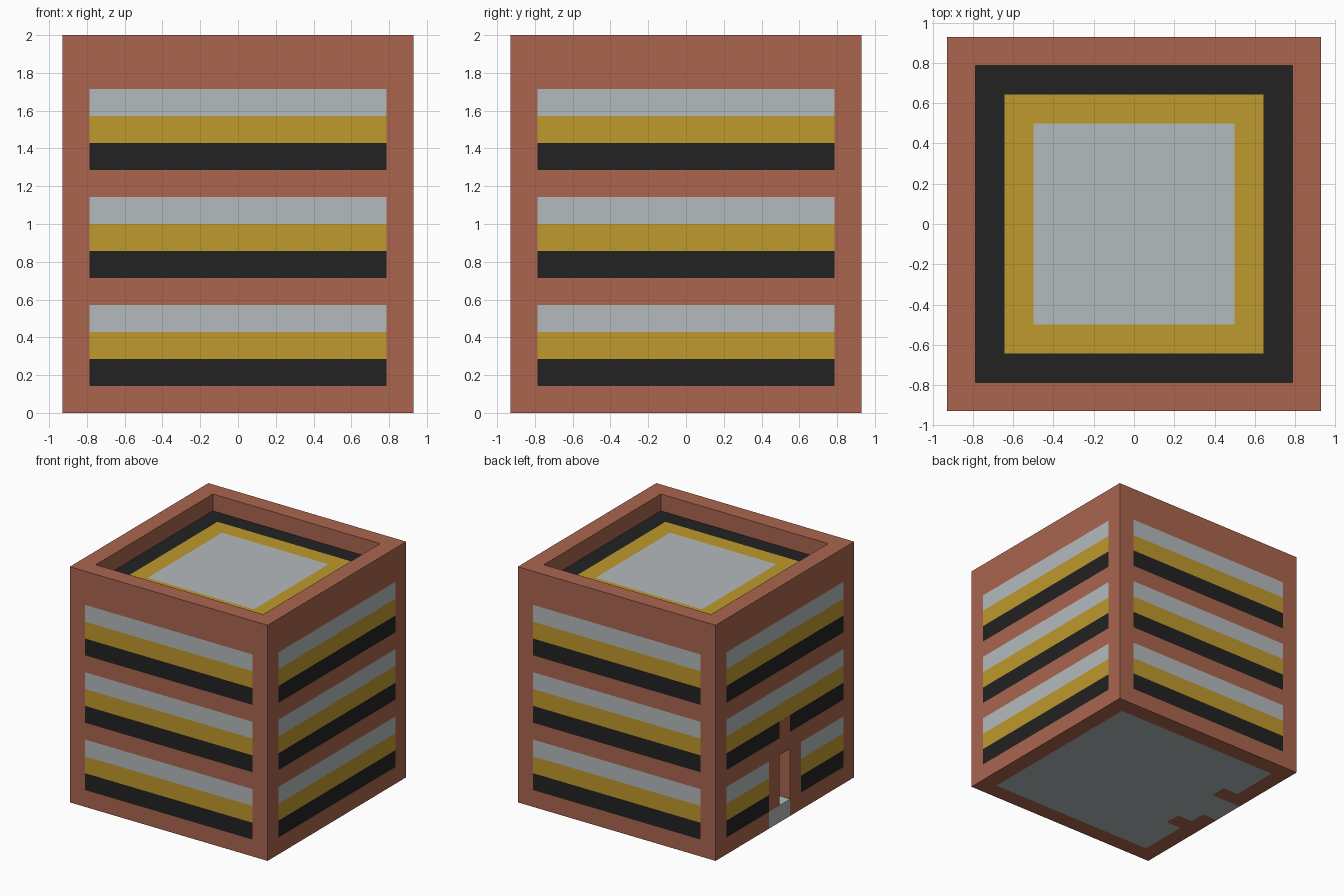
import bpy
import bmesh

if "Cube" in bpy.data.objects:
    bpy.data.objects.remove(bpy.data.objects["Cube"], do_unlink=True)

U = 1 / 7            # one building block
OUT, INN = 6.5, 5.5  # outer and inner half widths of the walls, in blocks


def material(name, rgb):
    mat = bpy.data.materials.new(name)
    mat.use_nodes = True
    color = (*rgb, 1)
    mat.diffuse_color = color
    mat.node_tree.nodes["Principled BSDF"].inputs["Base Color"].default_value = color
    return mat


BRICK = material("brick_brown", (0.402, 0.130, 0.076))
GOLD = material("gold", (0.515, 0.319, 0.026))
GREY = material("pale_grey", (0.456, 0.491, 0.503))
BLACK = material("black", (0.016, 0.016, 0.016))


def part(name, mat, boxes):
    """One object made of boxes given as (x0, x1, y0, y1, z0, z1) in blocks."""
    bm = bmesh.new()
    for x0, x1, y0, y1, z0, z1 in boxes:
        verts = bmesh.ops.create_cube(bm, size=1)["verts"]
        for v in verts:
            v.co.x = (x1 if v.co.x > 0 else x0) * U
            v.co.y = (y1 if v.co.y > 0 else y0) * U
            v.co.z = (z1 if v.co.z > 0 else z0) * U
    mesh = bpy.data.meshes.new(name)
    bm.to_mesh(mesh)
    bm.free()
    mesh.materials.append(mat)
    obj = bpy.data.objects.new(name, mesh)
    bpy.context.collection.objects.link(obj)


def ring(o, z0, z1):
    """Square ring one block wide with outer half width o."""
    i = o - 1
    return [(-o, o, -o, -i, z0, z1), (-o, o, i, o, z0, z1),
            (-o, -i, -i, i, z0, z1), (i, o, -i, i, z0, z1)]


# Ground level: brick footing with a gap for the doorstep
part("footing", BRICK, [
    (-OUT, OUT, -OUT, -INN, 0, 1), (-OUT, OUT, INN, OUT, 0, 1),
    (INN, OUT, -INN, INN, 0, 1),
    (-OUT, -INN, -INN, -0.5, 0, 1), (-OUT, -INN, 1.5, INN, 0, 1)])
part("ground_floor", GREY, [
    (-4.5, INN, -INN, INN, 0, 1),
    (-INN, -4.5, -INN, -2.5, 0, 1),
    (-INN, -4.5, -1.5, 1.5, 0, 1),
    (-INN, -4.5, 2.5, INN, 0, 1)])
part("doorstep", GREY, [(-OUT, -INN, -0.5, 1.5, 0, 1)])

# Door frame and the pillars behind it
part("door_frame", BRICK, [(-OUT, -INN, s - 0.5, s + 0.5, 1, 4) for s in (-1, 1)])
part("entrance_pillars", BRICK, [(-INN, -4.5, s - 0.5, s + 0.5, 0, 4) for s in (-2, 2)])
part("door_lintel", BRICK, [(-OUT, -INN, -0.5, 0.5, 5, 6)])

# Storeys: corner posts and three stripes of window band on each side
stripes = (("black", BLACK), ("gold", GOLD), ("grey", GREY))
for storey, base in enumerate((1, 5, 9), 1):
    corners = [(-OUT, -INN), (INN, OUT)]
    part(f"corner_posts_{storey}", BRICK,
         [(*cx, *cy, base, base + 3) for cx in corners for cy in corners])
    for row, (label, mat) in enumerate(stripes):
        z = base + row
        boxes = [(-INN, INN, -OUT, -INN, z, z + 1),
                 (-INN, INN, INN, OUT, z, z + 1),
                 (INN, OUT, -INN, INN, z, z + 1)]
        # the entrance side leaves room for the door and its lintel
        gap = 1.5 if storey == 1 else 0.5 if (storey, row) == (2, 0) else 0
        boxes += [(-OUT, -INN, -INN, -gap, z, z + 1),
                  (-OUT, -INN, gap, INN, z, z + 1)]
        part(f"window_stripe_{label}_{storey}", mat, boxes)

# Brick floor slabs between the storeys
for n, z in enumerate((4, 8), 1):
    part(f"floor_slab_{n}", BRICK, [(-OUT, OUT, -OUT, OUT, z, z + 1)])

# Sunken roof with coloured borders inside a parapet
part("parapet", BRICK, ring(OUT, 12, 14))
part("roof_black_border", BLACK, ring(INN, 12, 13))
part("roof_gold_border", GOLD, ring(4.5, 12, 13))
part("roof_centre", GREY, [(-3.5, 3.5, -3.5, 3.5, 12, 13)])
